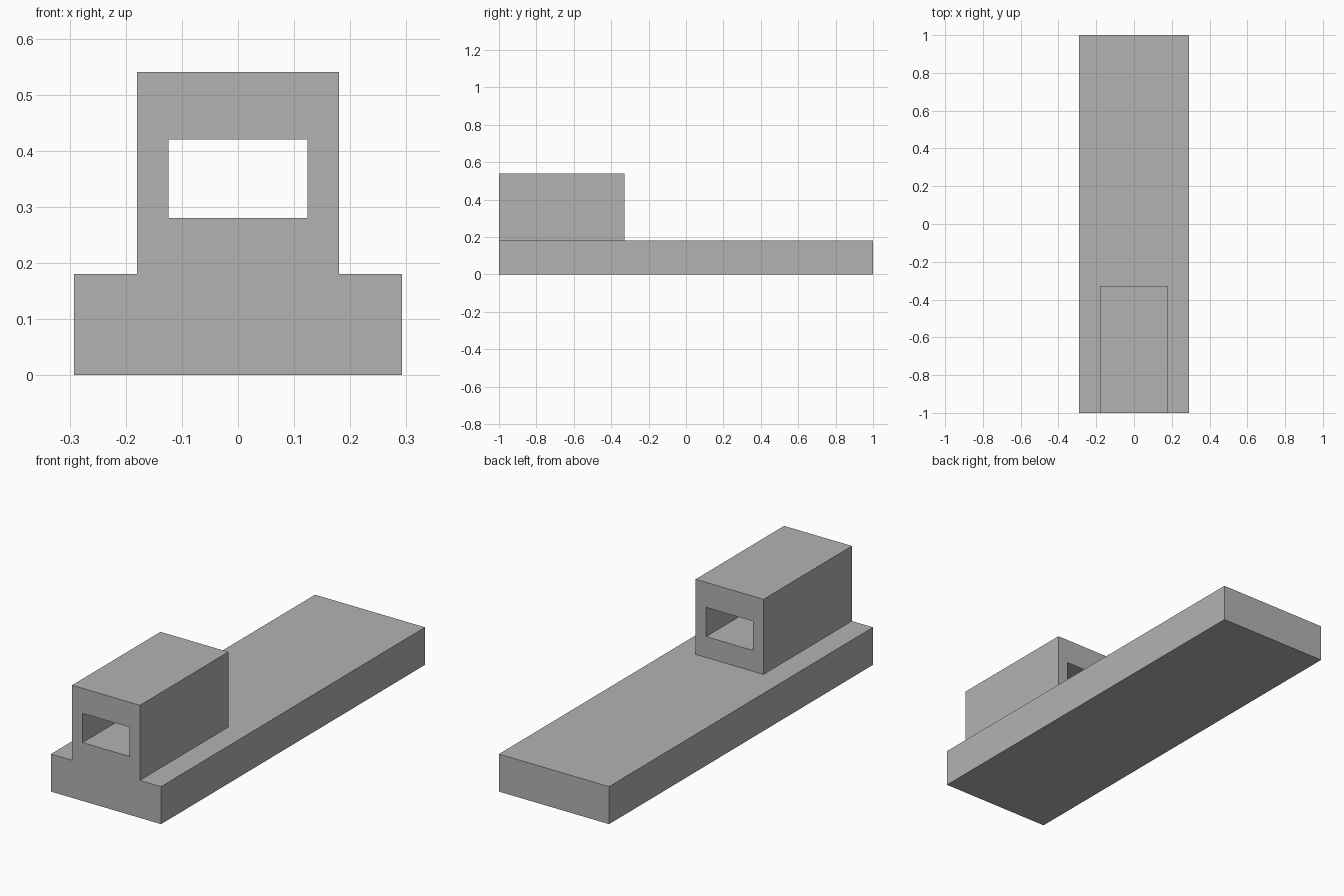
import bpy

# Remove the default cube only
default = bpy.data.objects.get("Cube")
if default:
    bpy.data.objects.remove(default, do_unlink=True)

# Single flat grey
grey = bpy.data.materials.new("plain_grey")
grey.use_nodes = True
colour = (0.45, 0.45, 0.45, 1)
grey.diffuse_color = colour
grey.node_tree.nodes["Principled BSDF"].inputs["Base Color"].default_value = colour


def box(name, low, high):
    """Axis-aligned box between two corners."""
    bpy.ops.mesh.primitive_cube_add(size=1)
    obj = bpy.context.object
    obj.name = name
    for v in obj.data.vertices:
        v.co = [h if c > 0 else l for c, l, h in zip(v.co, low, high)]
    obj.data.materials.append(grey)
    return obj


def combine(target, tool, operation):
    """Apply a boolean to the target and discard the tool."""
    mod = target.modifiers.new(operation.lower(), 'BOOLEAN')
    mod.operation = operation
    mod.solver = 'EXACT'
    mod.object = tool
    tool.hide_render = True
    bpy.ops.object.select_all(action='DESELECT')
    target.select_set(True)
    bpy.context.view_layer.objects.active = target
    bpy.ops.object.modifier_apply(modifier=mod.name)
    bpy.data.objects.remove(tool, do_unlink=True)


# Long flat slab
body = box("slab_with_block", (-0.292, -1, 0), (0.292, 1, 0.18))

# Raised block at the front end, fused to the slab with a flush front face
block = box("raised_block", (-0.18, -1, 0.09), (0.18, -0.33, 0.54))
combine(body, block, 'UNION')

# Rectangular passage running through the block
passage = box("passage_cutter", (-0.124, -1.1, 0.28), (0.124, -0.2, 0.42))
combine(body, passage, 'DIFFERENCE')
